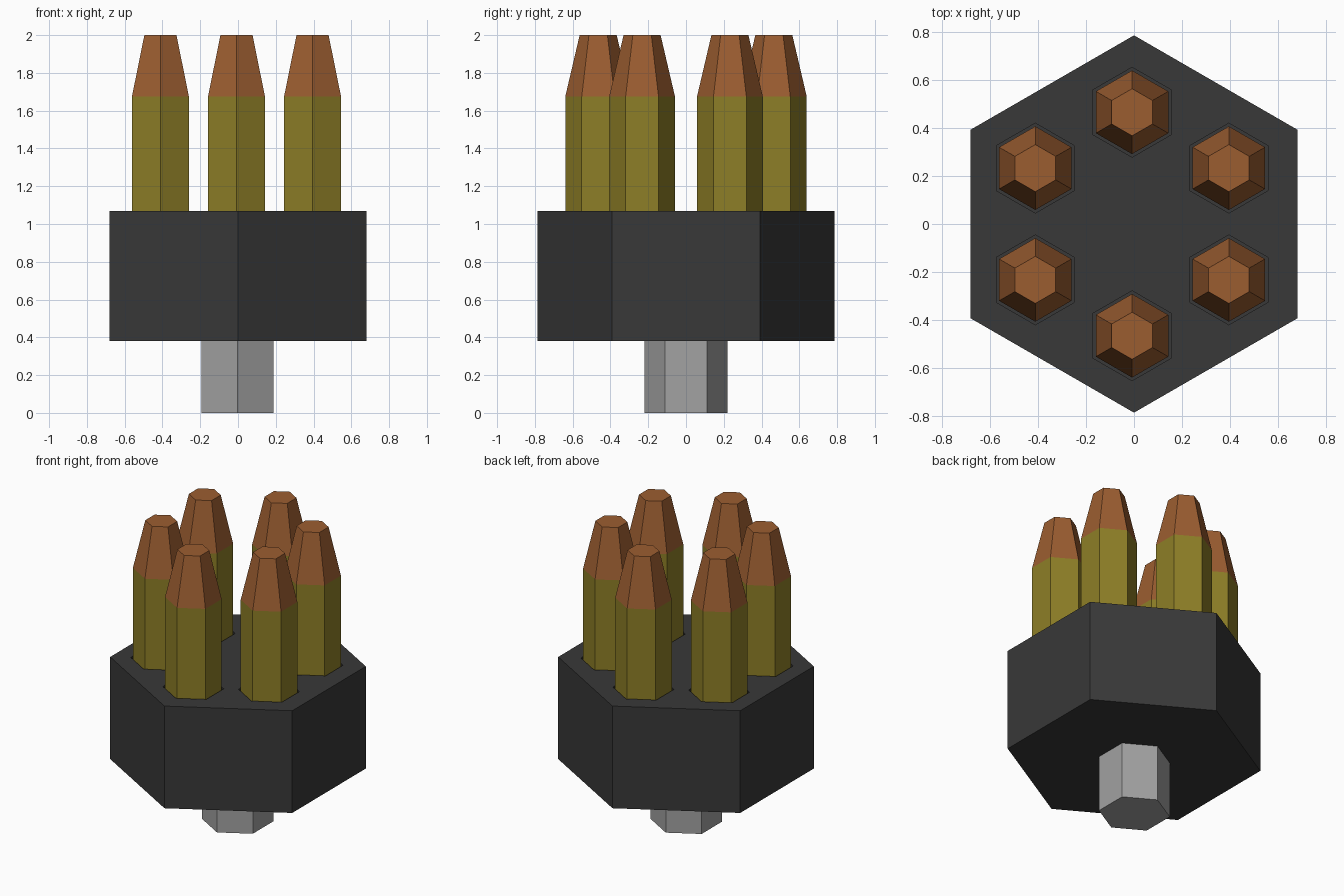
import bpy, bmesh, math

if "Cube" in bpy.data.objects:
    bpy.data.objects.remove(bpy.data.objects["Cube"])


def material(name, rgb):
    m = bpy.data.materials.new(name)
    m.diffuse_color = (*rgb, 1)
    m.use_nodes = True
    m.node_tree.nodes["Principled BSDF"].inputs["Base Color"].default_value = m.diffuse_color
    return m


black = material("black_polymer", (0.04, 0.04, 0.04))
brass = material("brass", (0.27, 0.21, 0.02))
copper = material("copper", (0.33, 0.11, 0.03))
steel = material("steel", (0.36, 0.36, 0.36))


def hex_part(name, x, y, z0, z1, r0, r1, mat):
    """Six-sided prism or taper with corners pointing along y."""
    bm = bmesh.new()
    bmesh.ops.create_cone(bm, cap_ends=True, segments=6,
                          radius1=r0, radius2=r1, depth=z1 - z0)
    # put a corner exactly on the y axis
    corner = max(bm.verts, key=lambda v: v.co.y).co
    turn = math.pi / 2 - math.atan2(corner.y, corner.x)
    for v in bm.verts:
        px, py = v.co.x, v.co.y
        v.co.x = px * math.cos(turn) - py * math.sin(turn)
        v.co.y = px * math.sin(turn) + py * math.cos(turn)
    mesh = bpy.data.meshes.new(name)
    bm.to_mesh(mesh)
    bm.free()
    mesh.materials.append(mat)
    ob = bpy.data.objects.new(name, mesh)
    ob.location = (x, y, (z0 + z1) / 2)
    bpy.context.collection.objects.link(ob)
    return ob


# Holder body and release knob
body = hex_part("holder_body", 0, 0, 0.38, 1.07, 0.785, 0.785, black)
hex_part("release_knob", -0.003, 0, 0, 0.38, 0.22, 0.22, steel)

# Ring of six rounds, each seated in a slightly larger socket
for i in range(6):
    a = math.radians(30 + 60 * i)
    x, y = -0.008 + 0.465 * math.cos(a), 0.465 * math.sin(a)
    socket = hex_part(f"socket_cutter_{i + 1}", x, y, 0.7, 1.2, 0.187, 0.187, black)
    socket.hide_render = True
    socket.hide_set(True)
    cut = body.modifiers.new(f"socket_{i + 1}", 'BOOLEAN')
    cut.operation, cut.object, cut.solver = 'DIFFERENCE', socket, 'EXACT'
    hex_part(f"casing_{i + 1}", x, y, 0.7, 1.675, 0.174, 0.174, brass)
    hex_part(f"bullet_tip_{i + 1}", x, y, 1.675, 2.0, 0.174, 0.098, copper)
